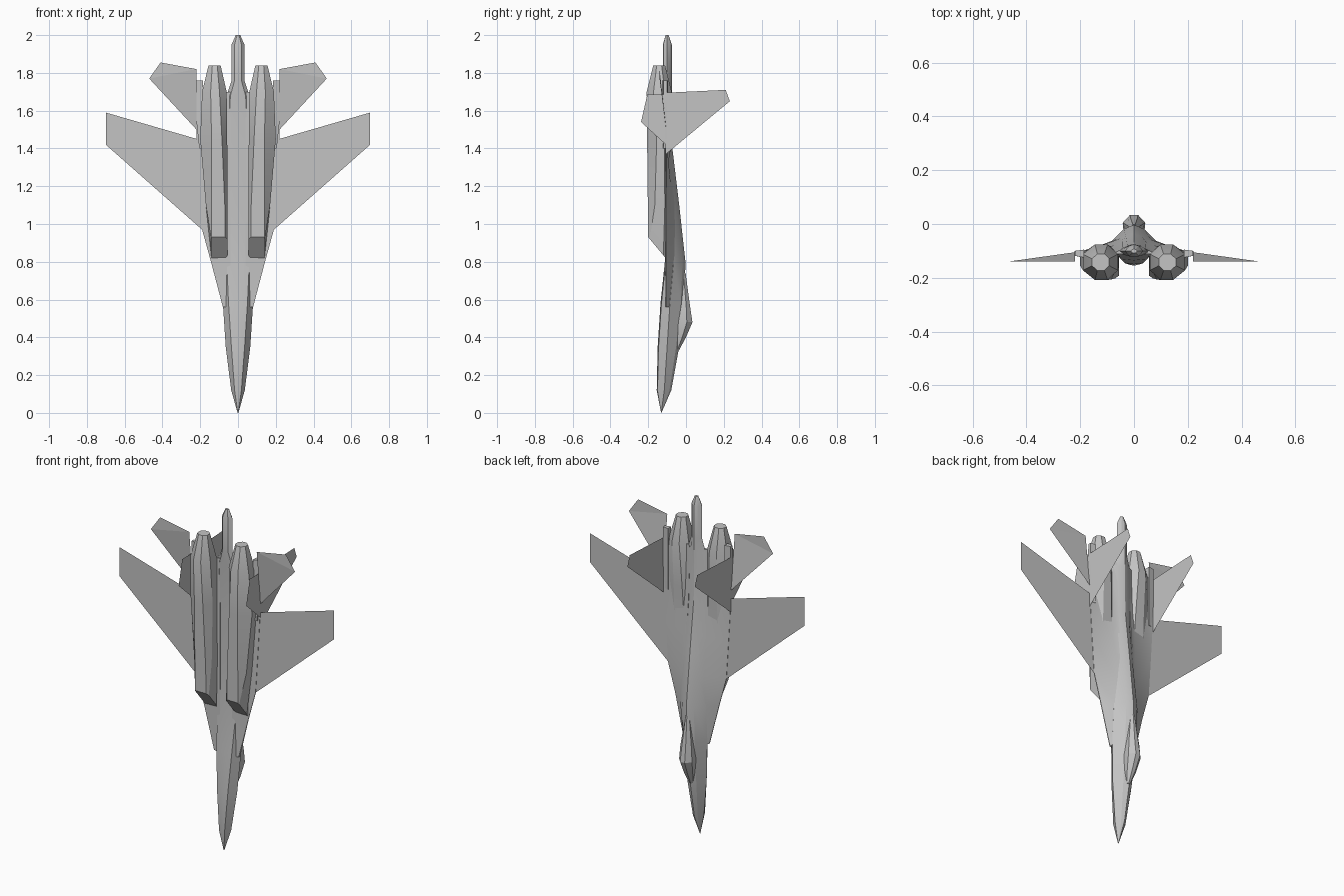
import bpy, bmesh

gray = bpy.data.materials.new("airframe gray")
gray.diffuse_color = (0.55, 0.55, 0.55, 1)


def finish(bm, name, mirror=False):
    bmesh.ops.remove_doubles(bm, verts=bm.verts[:], dist=0.0005)
    bmesh.ops.recalc_face_normals(bm, faces=bm.faces[:])
    me = bpy.data.meshes.new(name)
    bm.to_mesh(me)
    bm.free()
    me.materials.append(gray)
    ob = bpy.data.objects.new(name, me)
    bpy.context.collection.objects.link(ob)
    if mirror:
        mod = ob.modifiers.new("mirror", 'MIRROR')
        mod.use_mirror_merge = False
    bpy.ops.object.select_all(action='DESELECT')
    ob.select_set(True)
    bpy.context.view_layer.objects.active = ob
    bpy.ops.object.shade_smooth_by_angle(angle=0.4)
    return ob


def loft(name, rings, mirror=False):
    """Skin closed rings of equal length and cap both ends."""
    bm = bmesh.new()
    vs = [[bm.verts.new(p) for p in r] for r in rings]
    n = len(rings[0])
    for a, b in zip(vs, vs[1:]):
        for i in range(n):
            j = (i + 1) % n
            bm.faces.new((a[i], a[j], b[j], b[i]))
    bm.faces.new(vs[0])
    bm.faces.new(vs[-1])
    return finish(bm, name, mirror)


def sheet(name, pts):
    """Thin flat surface, mirrored to the other side."""
    bm = bmesh.new()
    bm.faces.new([bm.verts.new(p) for p in pts])
    return finish(bm, name, True)


def both(half):
    """Complete a right-hand half section with its left-hand reflection."""
    return half + [(-x, y, z) for x, y, z in reversed(half) if x > 0]


# Fuselage: z, back y, belly y, shoulder width, side width, side y, belly width
body = [
    (0.00, -.130, -.132, .001, .002, -.131, .001),
    (0.12, -.078, -.155, .016, .036, -.115, .018),
    (0.35, -.036, -.150, .030, .065, -.100, .035),
    (0.58, -.008, -.135, .038, .080, -.085, .050),
    (0.80, -.003, -.112, .038, .085, -.065, .060),
    (1.10, -.036, -.108, .030, .080, -.085, .060),
    (1.40, -.072, -.108, .025, .070, -.098, .055),
    (1.68, -.075, -.115, .022, .060, -.100, .040),
    (1.76, -.075, -.122, .018, .034, -.100, .018),
    (1.95, -.075, -.122, .018, .034, -.100, .018),
    (2.00, -.092, -.108, .005, .012, -.100, .005)]
loft("fuselage", [both([(0, t, z), (ws, t - .25 * (t - ys), z), (w, ys, z),
                        (wb, b + .1 * (ys - b), z), (0, b, z)])
                  for z, t, b, ws, w, ys, wb in body])

# Canopy: z, top y, base y, half width
loft("canopy", [both([(.35 * w, t, z), (w, t - .4 * (t - b), z), (.9 * w, b, z)])
                for z, t, b, w in [(.33, -.038, -.06, .012), (.40, .000, -.05, .030),
                                   (.48, .034, -.04, .042), (.56, .022, -.03, .036),
                                   (.74, -.002, -.03, .012)]])

# Blended leading edge extension and centre body
loft("blended_body", [[(.04, t, z), (.075, t - .015, z), (w, -.104, z),
                       (w, -.108, z), (.04, -.111, z)]
                      for z, w, t in [(.56, .080, -.070), (.80, .143, -.045),
                                      (.97, .190, -.048), (1.20, .205, -.065),
                                      (1.45, .220, -.085), (1.70, .220, -.092)]], True)

# Engine nacelles with raked intakes and tapered nozzles:
# z, belly inner/outer x, outer x, inner x, then four y levels from the belly
nacelle = [
    (0.82, .068, .140, .142, .056, -.200, -.192, -.120, -.104),
    (1.10, .070, .140, .170, .056, -.202, -.165, -.112, -.098),
    (1.45, .085, .140, .200, .057, -.206, -.155, -.115, -.085),
    (1.70, .098, .145, .190, .060, -.208, -.172, -.112, -.076),
    (1.84, .110, .136, .156, .092, -.173, -.155, -.129, -.111)]
rings = []
for k, (z, bi, bo, xo, xi, y0, y1, y2, y3) in enumerate(nacelle):
    ring = [(bi, y0), (bo, y0), (xo, y1), (xo, y2), (bo, y3), (bi, y3), (xi, y2), (xi, y1)]
    rake = 1.2 if k == 0 else 0
    rings.append([(x, y, z + rake * (-.108 - y)) for x, y in ring])
loft("engine_nacelle", rings, True)

# Tail booms carrying the fins
loft("tail_boom", [[(.185, -.095, z), (x, -.100, z), (x, -.118, z), (.185, -.125, z)]
                   for z, x in [(1.40, .205), (1.55, .221), (1.70, .221), (1.76, .219)]], True)

# Main wings
sheet("wing", [(.19, -.106, .97), (.70, -.106, 1.42), (.70, -.106, 1.59), (.20, -.106, 1.445)])

# Drooped tailplanes, twisted along the diagonal
sheet("tailplane_front", [(.22, -.105, 1.50), (.47, -.14, 1.77), (.22, -.14, 1.82)])
sheet("tailplane_rear", [(.47, -.14, 1.77), (.41, -.14, 1.855), (.22, -.14, 1.82)])

# Upright fins and the smaller ventral fins in line with them
sheet("upper_fin", [(.22, -.106, 1.37), (.22, .232, 1.65), (.22, .21, 1.71), (.22, -.106, 1.695)])
sheet("ventral_fin", [(.22, -.106, 1.42), (.22, -.15, 1.46), (.22, -.238, 1.54),
                      (.22, -.205, 1.685), (.22, -.106, 1.685)])
